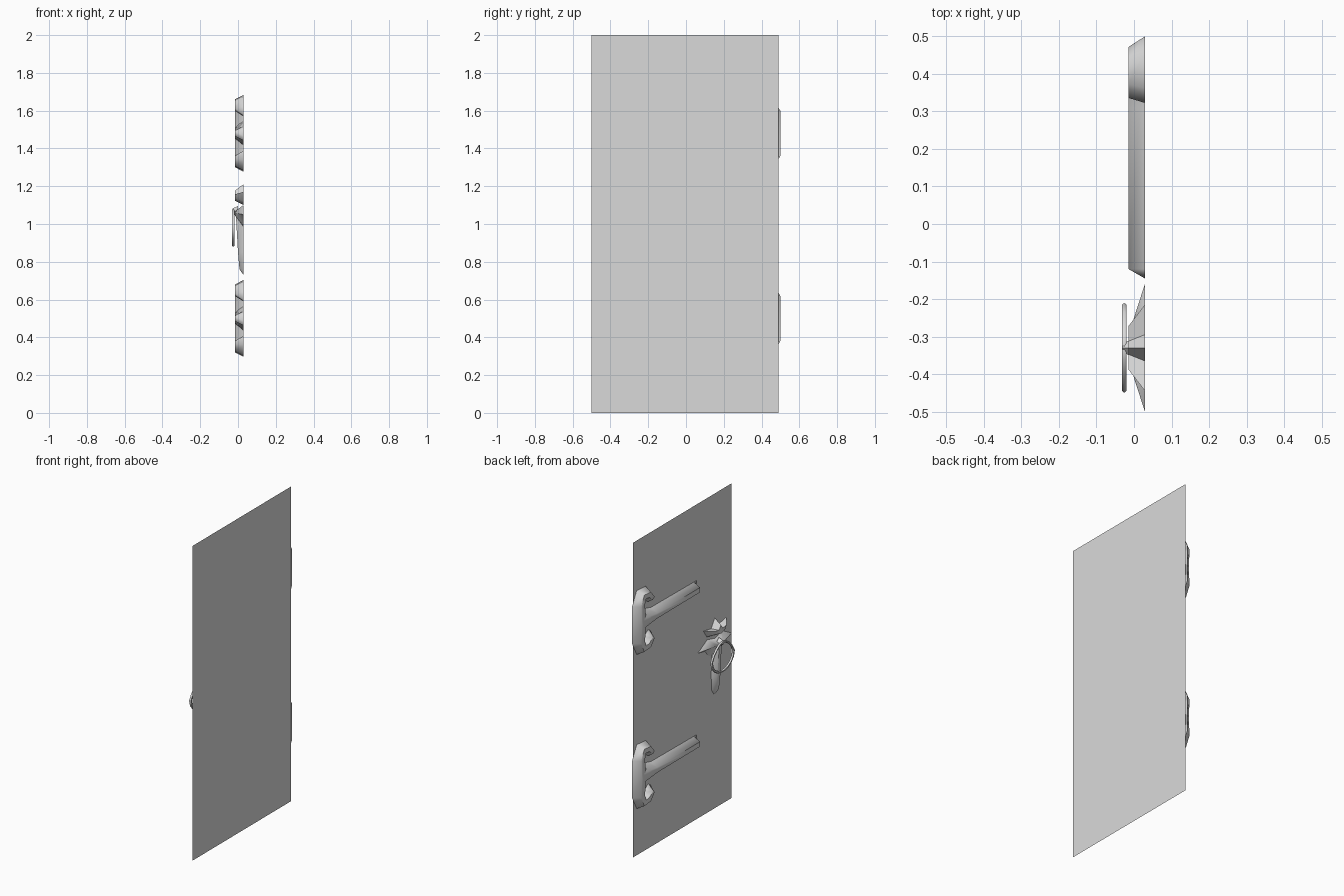
import bpy, bmesh, math
from mathutils import Vector

cube = bpy.data.objects.get("Cube")
if cube:
    bpy.data.objects.remove(cube)

BASE = 0.029      # where the fittings meet the door sheet
CREST = -0.015    # raised face of the fittings
HANDLE_Y = -0.33

grey = bpy.data.materials.new("plain_grey")
grey.use_nodes = True
grey.diffuse_color = (0.7, 0.7, 0.7, 1)
grey.node_tree.nodes["Principled BSDF"].inputs["Base Color"].default_value = (0.7, 0.7, 0.7, 1)


def finish(obj, angle=60):
    obj.data.materials.append(grey)
    bpy.ops.object.select_all(action="DESELECT")
    obj.select_set(True)
    bpy.context.view_layer.objects.active = obj
    bpy.ops.object.shade_smooth_by_angle(angle=math.radians(angle))


def make_object(name, bm):
    """Turn the surface towards -x and link it."""
    bmesh.ops.recalc_face_normals(bm, faces=bm.faces)
    if sum(f.normal.x * f.calc_area() for f in bm.faces) > 0:
        bmesh.ops.reverse_faces(bm, faces=bm.faces)
    mesh = bpy.data.meshes.new(name)
    bm.to_mesh(mesh)
    bm.free()
    obj = bpy.data.objects.new(name, mesh)
    bpy.context.collection.objects.link(obj)
    finish(obj)


def bevelled_strip(name, sections):
    """Raised strip along a path; a section is y, z, half width, crest x."""
    bm = bmesh.new()
    rows = []
    for i, (y, z, w, crest) in enumerate(sections):
        a, b = sections[max(i - 1, 0)], sections[min(i + 1, len(sections) - 1)]
        t = Vector((b[0] - a[0], b[1] - a[1])).normalized()
        n = Vector((-t.y, t.x))
        profile = ((-w, BASE), (-0.4 * w, crest), (0.4 * w, crest), (w, BASE))
        rows.append([bm.verts.new((x, y + n.x * s, z + n.y * s)) for s, x in profile])
    for r, q in zip(rows, rows[1:]):
        for k in range(3):
            bm.faces.new((r[k], r[k + 1], q[k + 1], q[k]))
    bm.faces.new(rows[0])
    bm.faces.new(rows[-1])
    make_object(name, bm)


def raised_leaf(name, half, centre_z, crest, inner, base=BASE):
    """Symmetric faceted leaf; half is its outline as (offset, z)."""
    outline = half + [(-d, z) for d, z in reversed(half) if d > 0]
    bm = bmesh.new()
    outer = [bm.verts.new((base, HANDLE_Y + d, z)) for d, z in outline]
    top = [bm.verts.new((crest, HANDLE_Y + d * inner, centre_z + (z - centre_z) * inner))
           for d, z in outline]
    peak = bm.verts.new((crest, HANDLE_Y, centre_z))
    for i in range(len(outline)):
        j = (i + 1) % len(outline)
        bm.faces.new((outer[i], outer[j], top[j], top[i]))
        bm.faces.new((top[i], top[j], peak))
    make_object(name, bm)


# Door sheet
bpy.ops.mesh.primitive_plane_add(size=1, location=(0.03, -0.005, 1), rotation=(0, math.pi / 2, 0))
door = bpy.context.object
door.name = "door_panel"
door.scale = (2, 0.99, 1)
finish(door)

# Hinges: a long strap and a pair of curled horns each
horn = [(0.33, 0.095, 0.012, BASE), (0.345, 0.125, 0.028, CREST), (0.38, 0.16, 0.04, CREST),
        (0.43, 0.165, 0.045, CREST), (0.453, 0.115, 0.047, CREST)]
for label, z in (("lower", 0.5), ("upper", 1.48)):
    path = [(y, z + h, w, x) for y, h, w, x in horn]
    path.append((0.44, z, 0.06, CREST))
    path += [(y, z - h, w, x) for y, h, w, x in reversed(horn)]
    bevelled_strip(label + "_hinge_horns", path)
    bevelled_strip(label + "_hinge_strap",
                   [(0.44, z, 0.075, CREST), (0.38, z, 0.06, CREST), (0.31, z, 0.042, CREST),
                    (-0.12, z, 0.038, CREST), (-0.145, z, 0.038, BASE)])

# Handle plate: crown, side leaves, long blade and ring mount
raised_leaf("handle_crown", [(0, 1.21), (0.035, 1.155), (0.115, 1.17), (0.08, 1.12), (0, 1.10)],
            1.145, CREST, 0.5)
raised_leaf("handle_side_leaves", [(0, 1.08), (0.075, 1.10), (0.17, 1.05), (0.10, 1.035),
                                   (0.06, 0.99), (0, 0.98)], 1.06, CREST, 0.2)
bevelled_strip("handle_blade", [(HANDLE_Y, 1.06, 0.03, -0.012), (HANDLE_Y, 0.85, 0.036, 0),
                                (HANDLE_Y, 0.76, 0.03, 0.008), (HANDLE_Y, 0.73, 0.01, BASE)])
raised_leaf("ring_mount", [(0, 1.095), (0.025, 1.07), (0, 1.04)], 1.068, -0.03, 0.5, 0)

# Pull ring, narrowed towards its mount
bpy.ops.mesh.primitive_torus_add(major_segments=16, minor_segments=6, major_radius=0.105,
                                 minor_radius=0.009, location=(-0.026, HANDLE_Y, 0.98),
                                 rotation=(0, math.pi / 2, 0))
ring = bpy.context.object
ring.name = "pull_ring"
ring.scale = (0.88, 1.05, 0.8)
for v in ring.data.vertices:
    if v.co.x < 0:
        v.co.y *= 1 + 3 * v.co.x
finish(ring)
